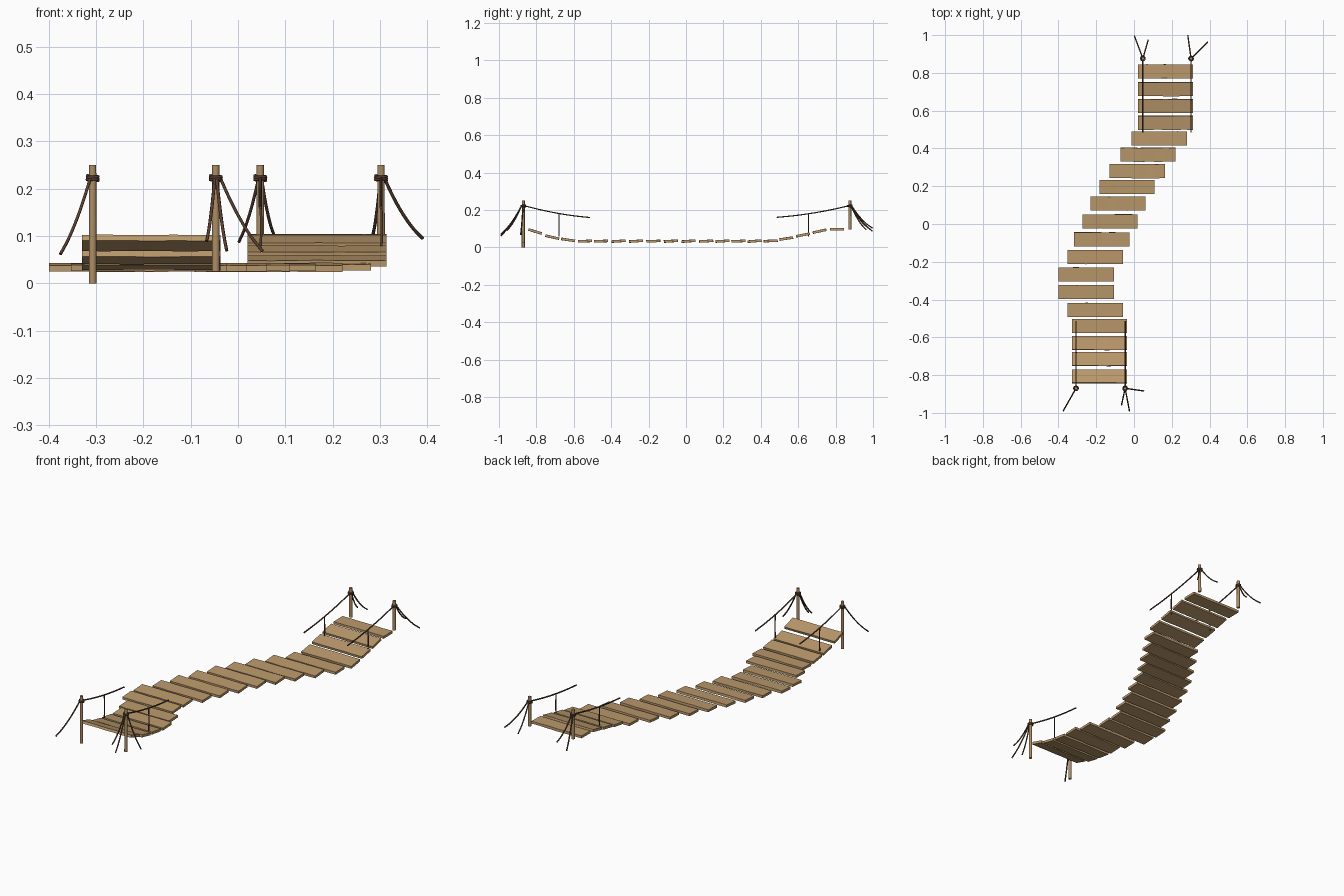
import bpy, bmesh, math, random
from mathutils import Vector, Matrix

if "Cube" in bpy.data.objects:
    bpy.data.objects.remove(bpy.data.objects["Cube"])

random.seed(4)


def material(name, rgb):
    m = bpy.data.materials.new(name)
    m.diffuse_color = (*rgb, 1)
    m.use_nodes = True
    m.node_tree.nodes["Principled BSDF"].inputs["Base Color"].default_value = m.diffuse_color
    return m


WOOD = material("plank_wood", (0.50, 0.32, 0.15))
POST = material("post_wood", (0.42, 0.27, 0.13))
ROPE = material("rope_fibre", (0.10, 0.05, 0.03))


def add_mesh(name, bm, mat):
    me = bpy.data.meshes.new(name)
    bm.to_mesh(me)
    bm.free()
    me.materials.append(mat)
    ob = bpy.data.objects.new(name, me)
    bpy.context.collection.objects.link(ob)
    return ob


def plank(name, x, y, z_front, z_back):
    """Board with slightly worn long edges, tilted between two heights."""
    depth, width, thick = 0.074, 0.293, 0.013
    bm = bmesh.new()
    bmesh.ops.create_cube(bm, size=1)
    bmesh.ops.scale(bm, vec=(width, depth, thick), verts=bm.verts)
    long_edges = [e for e in bm.edges if abs(e.verts[0].co.x - e.verts[1].co.x) > 0.1]
    bmesh.ops.subdivide_edges(bm, edges=long_edges, cuts=5, use_grid_fill=True)
    for v in bm.verts:
        if abs(v.co.x) < width * 0.45:
            v.co.y += random.uniform(-0.001, 0.001)
            v.co.z += random.uniform(-0.0007, 0.0007)
    tilt = math.atan2(z_back - z_front, depth)
    bm.transform(Matrix.Translation((x, y, (z_front + z_back) / 2)) @ Matrix.Rotation(tilt, 4, 'X'))
    return add_mesh(name, bm, WOOD)


def post(name, x, y, z0, z1):
    bm = bmesh.new()
    bmesh.ops.create_cone(bm, cap_ends=True, segments=10, radius1=0.0085, radius2=0.008, depth=z1 - z0)
    bm.transform(Matrix.Translation((x, y, (z0 + z1) / 2)))
    ob = add_mesh(name, bm, POST)
    select(ob)
    bpy.ops.object.shade_smooth_by_angle(angle=math.radians(40))


def select(ob):
    bpy.ops.object.select_all(action='DESELECT')
    ob.select_set(True)
    bpy.context.view_layer.objects.active = ob


def rope(name, pts, radius=0.0035):
    """Smooth tube through the given points."""
    cu = bpy.data.curves.new(name, 'CURVE')
    cu.dimensions = '3D'
    cu.bevel_depth = radius
    cu.bevel_resolution = 1
    cu.resolution_u = 5
    cu.use_fill_caps = True
    sp = cu.splines.new('BEZIER')
    sp.bezier_points.add(len(pts) - 1)
    for bp, p in zip(sp.bezier_points, pts):
        bp.co = p
        bp.handle_left_type = bp.handle_right_type = 'AUTO'
    cu.materials.append(ROPE)
    ob = bpy.data.objects.new(name, cu)
    bpy.context.collection.objects.link(ob)
    select(ob)
    bpy.ops.object.convert(target='MESH')


def sag(a, b, drop):
    a, b = Vector(a), Vector(b)
    pts = [a.lerp(b, t / 4) for t in range(5)]
    for i, p in enumerate(pts):
        t = i / 4
        p.z -= 4 * drop * t * (1 - t)
    return pts


# Walkway planks: x centre, y centre, height of front and back edge
low = 0.034
rows = [
    (-0.183, -0.807, 0.097, 0.074), (-0.183, -0.715, 0.063, 0.047),
    (-0.183, -0.630, 0.046, 0.035), (-0.183, -0.540, 0.034, 0.034),
    (-0.206, -0.455, low, low), (-0.253, -0.360, low, low),
    (-0.253, -0.267, low, low), (-0.206, -0.175, low, low),
    (-0.170, -0.081, low, low), (-0.127, 0.014, low, low),
    (-0.085, 0.108, low, low), (-0.037, 0.196, low, low),
    (0.018, 0.280, low, low), (0.074, 0.367, low, low),
    (0.134, 0.453, low, 0.036), (0.167, 0.536, 0.042, 0.053),
    (0.167, 0.625, 0.060, 0.074), (0.167, 0.714, 0.079, 0.095),
    (0.167, 0.808, 0.097, 0.098),
]
for i, (x, y, zf, zb) in enumerate(rows):
    wob = random.uniform(0.001, 0.003) if zf == zb else 0
    plank(f"plank_{i + 1}", x, y, zf - wob, zb + wob)

# Posts with lashings, handrail and hanger; each has its list of loose guy rope ends
corners = [
    ("front_left", -0.307, -0.870, 0.0, [(-0.375, -0.99, 0.062)]),
    ("front_right", -0.047, -0.870, 0.025,
     [(-0.066, -0.958, 0.09), (-0.024, -0.99, 0.07), (0.052, -0.884, 0.068)]),
    ("back_left", 0.047, 0.876, 0.095, [(0.002, 0.996, 0.088), (0.075, 0.974, 0.105)]),
    ("back_right", 0.302, 0.876, 0.095, [(0.285, 0.998, 0.103), (0.39, 0.963, 0.095)]),
]
for name, x, y, z0, ends in corners:
    s = 1 if y > 0 else -1
    post(name + "_post", x, y, z0, 0.25)

    # Lashing: a coil of two and a half turns
    coil = []
    for k in range(21):
        a = k * math.pi / 4
        coil.append((x + 0.0115 * math.cos(a), y + 0.0115 * math.sin(a), 0.217 + 0.0105 * k / 20))
    rope(name + "_lashing", coil)

    # Handrail rope and its vertical hanger
    rail_y, rail_z = (0.485, 0.161) if s > 0 else (-0.513, 0.160)
    rail = sag((x, y - s * 0.01, 0.222), (x, rail_y, rail_z), 0.008)
    rope(name + "_handrail", rail)
    hy = 0.655 if s > 0 else -0.68
    t = (y - hy) / (y - rail_y)
    hz = 0.222 + (rail_z - 0.222) * t - 4 * 0.008 * t * (1 - t)
    rope(name + "_hanger", [(x, hy, hz), (x + 0.002, hy, 0.12), (x, hy, 0.06)], 0.003)

    # Guy ropes drooping outward from the lashing
    for j, e in enumerate(ends):
        start = Vector((x, y, 0.222)) + (Vector((e[0] - x, e[1] - y, 0)).normalized() * 0.01)
        rope(f"{name}_guy_{j + 1}", sag(start, e, 0.014))
